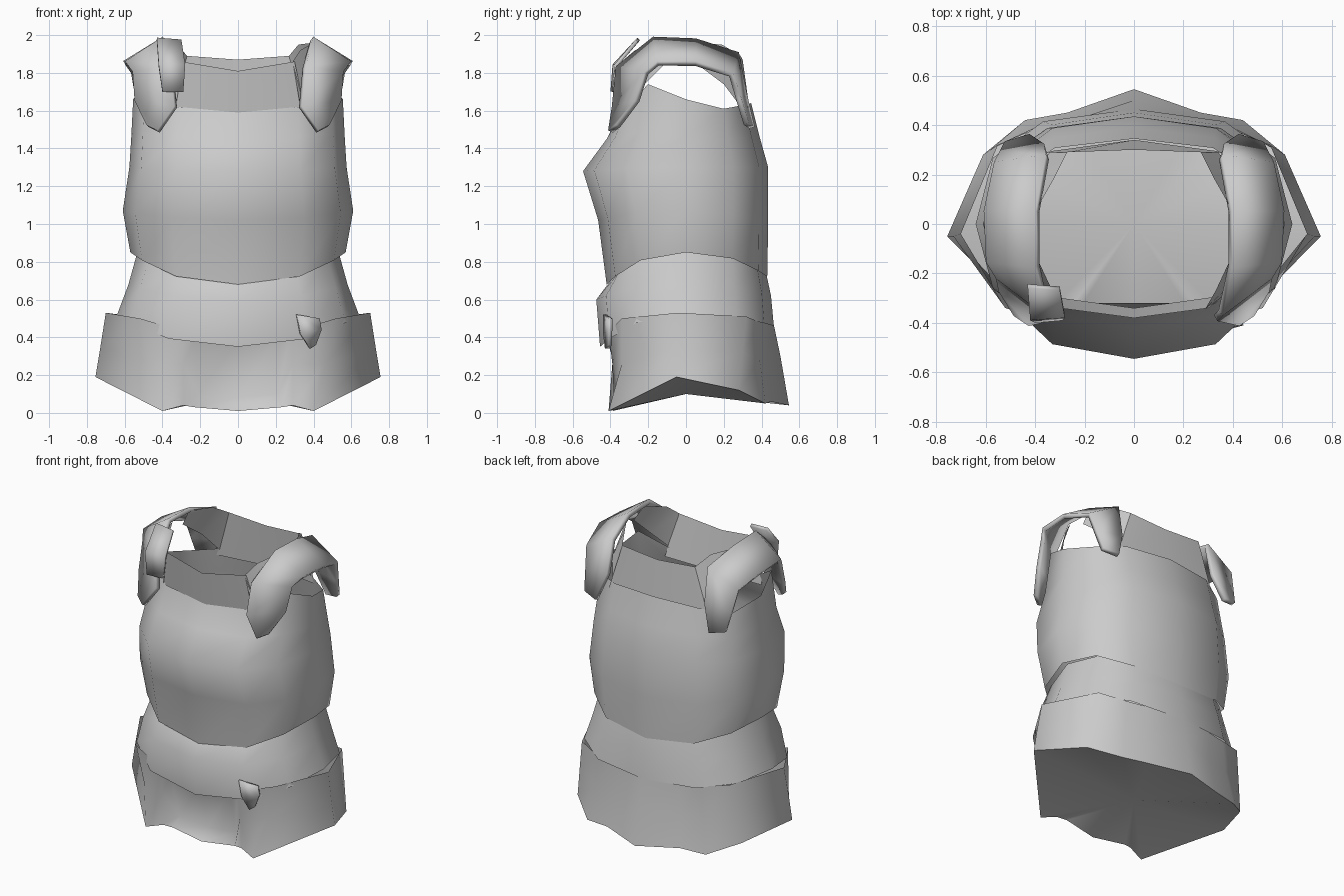
import bpy
import bmesh
from math import sin, cos, pi

default_cube = bpy.data.objects.get("Cube")
if default_cube:
    bpy.data.objects.remove(default_cube, do_unlink=True)

# One plain grey for the whole garment
grey = bpy.data.materials.new("plain grey")
grey.use_nodes = True
colour = (0.6, 0.6, 0.6, 1)
grey.diffuse_color = colour
grey.node_tree.nodes["Principled BSDF"].inputs["Base Color"].default_value = colour


def make_object(name, bm, thickness=0, angle=60):
    """Turn a bmesh into a smooth-shaded object, optionally thickened."""
    bmesh.ops.remove_doubles(bm, verts=bm.verts, dist=0.0005)
    bmesh.ops.recalc_face_normals(bm, faces=bm.faces)
    mesh = bpy.data.meshes.new(name)
    bm.to_mesh(mesh)
    bm.free()
    mesh.materials.append(grey)
    obj = bpy.data.objects.new(name, mesh)
    bpy.context.collection.objects.link(obj)
    bpy.ops.object.select_all(action="DESELECT")
    obj.select_set(True)
    bpy.context.view_layer.objects.active = obj
    bpy.ops.object.shade_smooth_by_angle(angle=angle * pi / 180)
    if thickness:
        solid = obj.modifiers.new("thickness", "SOLIDIFY")
        solid.thickness = thickness
        solid.offset = 0
    return obj


def mirrored(half):
    """Close a front-to-back half outline into a full ring."""
    return half + [(-x, y, z) for x, y, z in reversed(half[1:-1])]


def half_ring(width, front, back, heights):
    """Rounded-box half outline; heights run from front to back, either one
    per point or just the front, side and back values."""
    points = []
    for i in range(7):
        s, c = sin(i * pi / 6), cos(i * pi / 6)
        depth, end = (front, 0) if c > 0 else (back, -1)
        x = width * max(s, 0) ** 0.8
        y = -depth * abs(c) ** 0.8 * (1 if c > 0 else -1)
        if len(heights) == 3:
            z = heights[1] + (heights[end] - heights[1]) * c * c
        else:
            z = heights[i]
        points.append((x, y, z))
    return points


def loft(name, halves, cap_centre=None, angle=60):
    """Skin mirrored rings from bottom to top, with an optional floor fan."""
    bm = bmesh.new()
    rings = [[bm.verts.new(p) for p in mirrored(half)] for half in halves]
    count = len(rings[0])
    for low, high in zip(rings, rings[1:]):
        for i in range(count):
            j = (i + 1) % count
            bm.faces.new((low[i], low[j], high[j], high[i]))
    if cap_centre:
        middle = bm.verts.new(cap_centre)
        for i in range(count):
            bm.faces.new((rings[0][(i + 1) % count], rings[0][i], middle))
    return make_object(name, bm, 0, angle)


def ribbon(name, inner, outer, side=1, thickness=0):
    """Band between two edge paths, placed on the chosen side."""
    bm = bmesh.new()
    rows = [[bm.verts.new((side * x, y, z)) for x, y, z in edge]
            for edge in (inner, outer)]
    for i in range(len(inner) - 1):
        bm.faces.new((rows[0][i], rows[0][i + 1], rows[1][i + 1], rows[1][i]))
    return make_object(name, bm, thickness, 50)


# Torso shell with a full chest and low arm openings
shoulder = [1.45, 1.46, 1.48, 1.46, 1.45, 1.46, 1.46]
rim = [1.59, 1.62, 1.74, 1.66, 1.61, 1.63, 1.64]
loft("torso_shell", [
    half_ring(0.57, 0.42, 0.43, (0.68, 0.85, 0.72)),
    half_ring(0.61, 0.465, 0.435, (1.02, 1.07, 1.0)),
    half_ring(0.575, 0.545, 0.435, (1.28, 1.3, 1.3)),
    half_ring(0.565, 0.42, 0.39, shoulder),
    half_ring(0.555, 0.35, 0.345, rim),
])

# Upright collar panels rising from inside the torso rim
ribbon("front_collar",
       [(-0.3, -0.34, 1.86), (0, -0.38, 1.81), (0.3, -0.34, 1.86)],
       [(-0.36, -0.29, 1.57), (0, -0.34, 1.54), (0.36, -0.29, 1.57)])
ribbon("back_collar",
       [(-0.27, 0.29, 1.89), (0, 0.3, 1.87), (0.27, 0.29, 1.89)],
       [(-0.37, 0.29, 1.58), (0, 0.34, 1.58), (0.37, 0.29, 1.58)])

# Flared waist band
loft("waist_band", [
    half_ring(0.64, 0.455, 0.465, (0.35, 0.52, 0.46)),
    half_ring(0.58, 0.475, 0.45, (0.6, 0.68, 0.62)),
    half_ring(0.53, 0.4, 0.42, (0.7, 0.86, 0.76)),
])

# Skirt with a hollow front between two flaps, a back ridge and a floor
skirt_bottom = [(0, -0.39, 0.01), (0.23, -0.36, 0.03), (0.29, -0.38, 0.04),
                (0.4, -0.41, 0.01), (0.755, -0.05, 0.19), (0.61, 0.28, 0.12),
                (0.44, 0.42, 0.05), (0.27, 0.45, 0.06), (0, 0.545, 0.04)]
skirt_middle = [(0, -0.32, 0.08), (0.21, -0.32, 0.1), (0.29, -0.39, 0.26),
                (0.46, -0.34, 0.26), (0.73, -0.05, 0.34), (0.58, 0.3, 0.32),
                (0.4, 0.39, 0.28), (0.25, 0.42, 0.28), (0, 0.5, 0.3)]
skirt_top = [(0, -0.42, 0.39), (0.22, -0.4, 0.41), (0.28, -0.41, 0.43),
             (0.52, -0.34, 0.5), (0.7, -0.04, 0.53), (0.55, 0.32, 0.51),
             (0.38, 0.39, 0.48), (0.24, 0.42, 0.48), (0, 0.46, 0.49)]
loft("skirt", [skirt_bottom, skirt_middle, skirt_top], (0, 0, 0.1), 75)

# Shoulder straps with front and back flaps joining them to the collar
strap_inner = [(0.42, -0.4, 1.49), (0.33, -0.38, 1.62), (0.35, -0.36, 1.83),
               (0.39, -0.17, 1.98), (0.39, 0.05, 1.97), (0.35, 0.27, 1.9),
               (0.36, 0.31, 1.68), (0.42, 0.35, 1.51)]
strap_outer = [(0.48, -0.36, 1.52), (0.54, -0.26, 1.65), (0.55, -0.21, 1.8),
               (0.59, -0.15, 1.85), (0.6, 0.05, 1.85), (0.56, 0.24, 1.79),
               (0.54, 0.28, 1.66), (0.52, 0.32, 1.53)]
back_flap_top = [(0.27, 0.29, 1.89), (0.32, 0.19, 1.95), (0.4, 0.05, 1.96)]
back_flap_low = [(0.34, 0.29, 1.62), (0.41, 0.2, 1.74), (0.44, 0.04, 1.86)]
front_flap_top = [(0.29, -0.34, 1.86), (0.33, -0.27, 1.92), (0.4, -0.12, 1.96)]
front_flap_low = [(0.33, -0.32, 1.62), (0.42, -0.22, 1.74), (0.46, -0.1, 1.86)]
for label, side in (("left", 1), ("right", -1)):
    ribbon(label + "_shoulder_strap", strap_inner, strap_outer, side, 0.03)
    ribbon(label + "_back_flap", back_flap_top, back_flap_low, side)
    ribbon(label + "_front_flap", front_flap_top, front_flap_low, side)

# Small tab hanging below the waist band
ribbon("left_hanging_tab",
       [(0.31, -0.43, 0.52), (0.33, -0.43, 0.42), (0.38, -0.42, 0.34)],
       [(0.43, -0.4, 0.5), (0.44, -0.4, 0.44), (0.41, -0.4, 0.36)],
       1, 0.02)

# Folded plate over the front of the right strap
ribbon("right_strap_plate",
       [(0.29, -0.38, 1.7), (0.28, -0.37, 1.84), (0.3, -0.26, 1.97)],
       [(0.4, -0.39, 1.7), (0.42, -0.38, 1.84), (0.43, -0.25, 1.98)],
       -1, 0.02)
